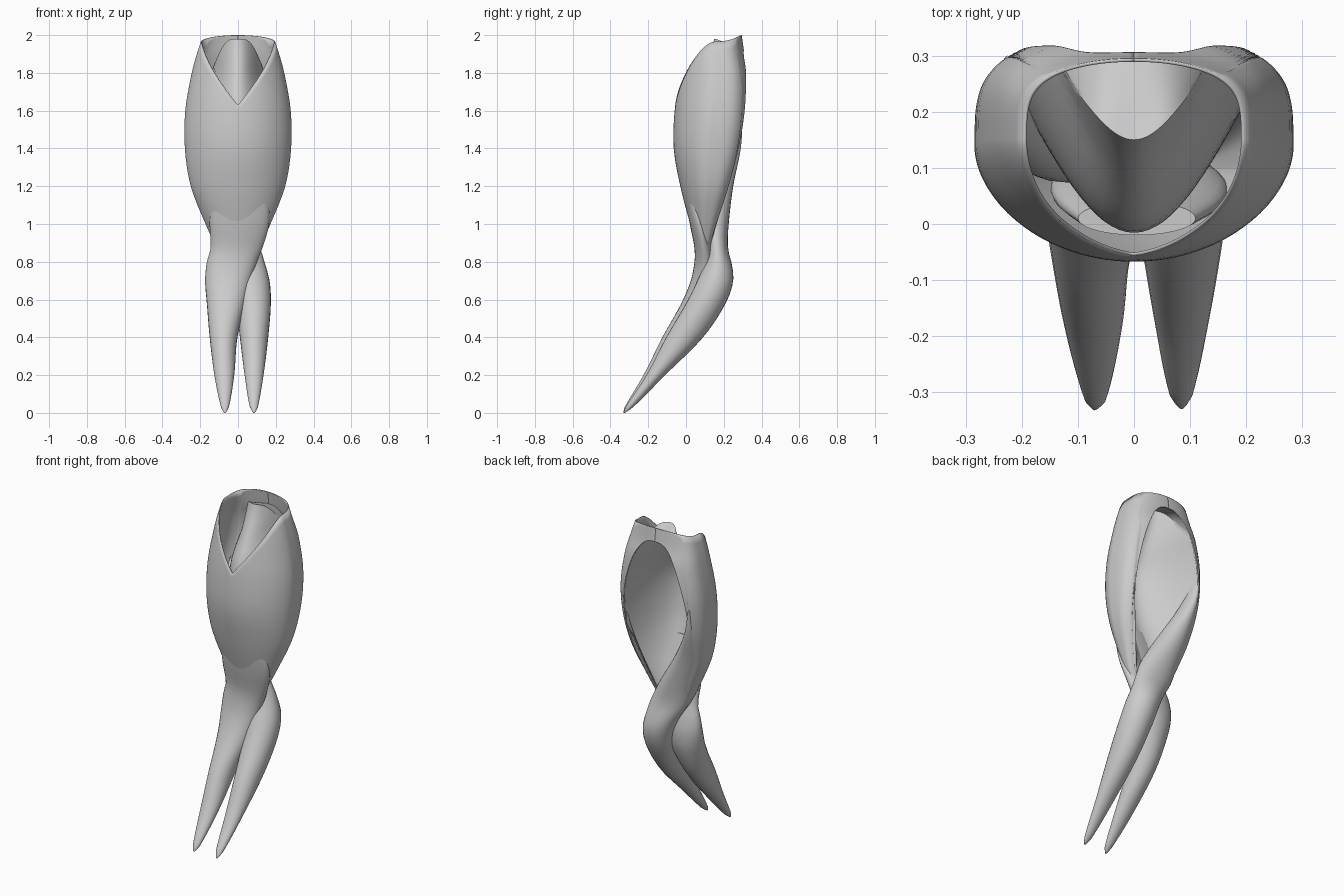
import bpy, math

if "Cube" in bpy.data.objects:
    bpy.data.objects.remove(bpy.data.objects["Cube"])


def curve(table, z):
    """Smooth (Catmull-Rom) lookup in a list of (key, value...) rows, keys rising."""
    n = len(table)
    z = min(max(z, table[0][0]), table[-1][0])
    i = 0
    while i < n - 2 and z > table[i + 1][0]:
        i += 1
    a, b = table[i], table[i + 1]
    p, q = table[max(i - 1, 0)], table[min(i + 2, n - 1)]
    d = b[0] - a[0]
    t = (z - a[0]) / d
    out = []
    for k in range(1, len(a)):
        m0 = (b[k] - p[k]) / (b[0] - p[0]) * d
        m1 = (q[k] - a[k]) / (q[0] - a[0]) * d
        out.append((2*t**3 - 3*t*t + 1)*a[k] + (t**3 - 2*t*t + t)*m0
                   + (3*t*t - 2*t**3)*b[k] + (t**3 - t*t)*m1)
    return out


def grid(name, rows, closed=False, thick=0):
    n = len(rows[0])
    verts = [v for r in rows for v in r]
    faces = [(j*n + i, j*n + (i + 1) % n, (j + 1)*n + (i + 1) % n, (j + 1)*n + i)
             for j in range(len(rows) - 1) for i in range(n if closed else n - 1)]
    if closed:
        faces += [tuple(reversed(range(n))), tuple(range(len(verts) - n, len(verts)))]
    me = bpy.data.meshes.new(name)
    me.from_pydata(verts, [], faces)
    ob = bpy.data.objects.new(name, me)
    bpy.context.collection.objects.link(ob)
    if thick:
        m = ob.modifiers.new("thickness", 'SOLIDIFY')
        m.thickness = thick
        m.offset = -1
    bpy.context.view_layer.objects.active = ob
    ob.select_set(True)
    bpy.ops.object.shade_smooth_by_angle(angle=math.radians(45))
    ob.select_set(False)
    return ob


# Body sections: z, half width, front y, back y on right side, back y on left side
BODY = [(.84, .09, .075, .12, .19), (.9, .125, .055, .14, .21), (1.0, .172, .022, .18, .225),
        (1.2, .25, -.03, .26, .26), (1.4, .281, -.065, .32, .32), (1.6, .279, -.06, .345, .345),
        (1.8, .245, -.03, .335, .335), (1.9, .218, -.01, .31, .31), (2.0, .185, .01, .295, .295)]
OPEN = math.radians(125)  # the back is open beyond this angle
Z0, ARCH, POW = .84, 1.08, 2.8  # bottom of the wrap, height and shape of the arched opening


def body_point(phi, z):
    w, yf, yr, yl = curve(BODY, z)
    yb = yr if phi > 0 else yl
    yc, h, c = (yf + yb) / 2, (yb - yf) / 2, math.cos(phi)
    y = yc - h*c**1.15 if c > 0 else yc + h*abs(c)**.5
    return (w*math.sin(phi), y, z)


def z_top(phi):
    a = abs(phi)
    return 1.63 + .335*math.sin(a) if a < math.pi/2 else 1.965 - .035*math.cos(a)


def z_bottom(phi):
    u = min(1, max(0, (abs(phi) - OPEN) / (math.pi - OPEN)))
    return Z0 + ARCH*(1 - (1 - u)**POW)**(1/POW)


def lip_angle(z):
    u = 1 - max(0, 1 - ((z - Z0)/ARCH)**POW)**(1/POW)
    return OPEN + u*(math.pi - OPEN)


# Outer wrap with V neck and arched back opening
N, M = 144, 26
rows = []
for j in range(M + 1):
    s = j / M
    row = []
    for i in range(N + 1):
        phi = -math.pi + 2*math.pi*i/N
        row.append(body_point(phi, z_bottom(phi)*(1 - s) + z_top(phi)*s))
    rows.append(row)
grid("outer_wrap", rows, thick=.006)

# Inner panel: fills the hollow back, rises as a tongue behind the V neck,
# then folds back to the arch under the collar
MID = [(.84, .16), (1.0, .115), (1.2, .05), (1.4, 0.0), (1.63, -.01), (1.8, .07),
       (1.92, .13), (1.98, .15)]
EDGE = 1.8
rows = []
for j in range(29):
    s = j / 28
    row = []
    for i in range(33):
        a = -1 + i/16
        z = Z0 + s*(1.98 - (1.98 - EDGE)*a**4 - Z0)
        # the tongue narrows toward its top
        ex, ey, _ = body_point(math.copysign(lip_angle(min(z, EDGE)), a), z)
        y0 = curve(MID, z)[0]
        row.append((abs(ex)*a, y0 + (ey - y0)*abs(a)**2, z))
    rows.append(row)
top = rows[-1]
lip = []
for i in range(33):
    a = -1 + i/16
    phi = math.pi - abs(a)*(math.pi - lip_angle(EDGE))
    lip.append(body_point(math.copysign(phi, a), z_bottom(phi)))
for k in range(1, 7):
    t = k / 6
    rows.append([tuple(p*(1 - t) + q*t for p, q in zip(u, v)) for u, v in zip(top, lip)])
grid("inner_panel", rows)

# Crossing tails: z, x min, x max, y min, y max
FRONT_TAIL = [(0.0, -.074, -.066, -.332, -.325), (.03, -.09, -.048, -.325, -.285),
              (.2, -.125, -.02, -.225, -.12), (.4, -.15, -.003, -.125, .06),
              (.58, -.165, .04, -.025, .15), (.7, -.174, .07, .025, .17),
              (.8, -.165, .10, .045, .16), (.87, -.145, .128, .045, .145),
              (1.0, -.15, .165, .02, .12), (1.12, -.14, .16, .0, .085),
              (1.25, -.10, .11, -.02, .04)]
REAR_TAIL = [(0.0, .081, .089, -.33, -.323), (.03, .063, .105, -.32, -.28),
             (.2, .035, .135, -.21, -.11), (.4, .01, .16, -.105, .09),
             (.58, -.01, .174, .0, .21), (.7, -.03, .167, .06, .25),
             (.8, -.07, .14, .10, .24), (.87, -.115, .118, .11, .222),
             (1.0, -.168, .06, .08, .226), (1.2, -.232, -.06, .08, .25),
             (1.4, -.245, -.17, .15, .29), (1.55, -.235, -.215, .25, .30)]


def tail(name, table):
    rows = []
    for j in range(41):
        z = table[-1][0]*(j/40)**1.3
        x0, x1, y0, y1 = curve(table, z)
        rows.append([((x0 + x1)/2 + (x1 - x0)/2*math.cos(t),
                      (y0 + y1)/2 + (y1 - y0)/2*math.sin(t), z)
                     for t in (2*math.pi*k/28 for k in range(28))])
    grid(name, rows, closed=True)


tail("front_tail", FRONT_TAIL)
tail("rear_tail", REAR_TAIL)
